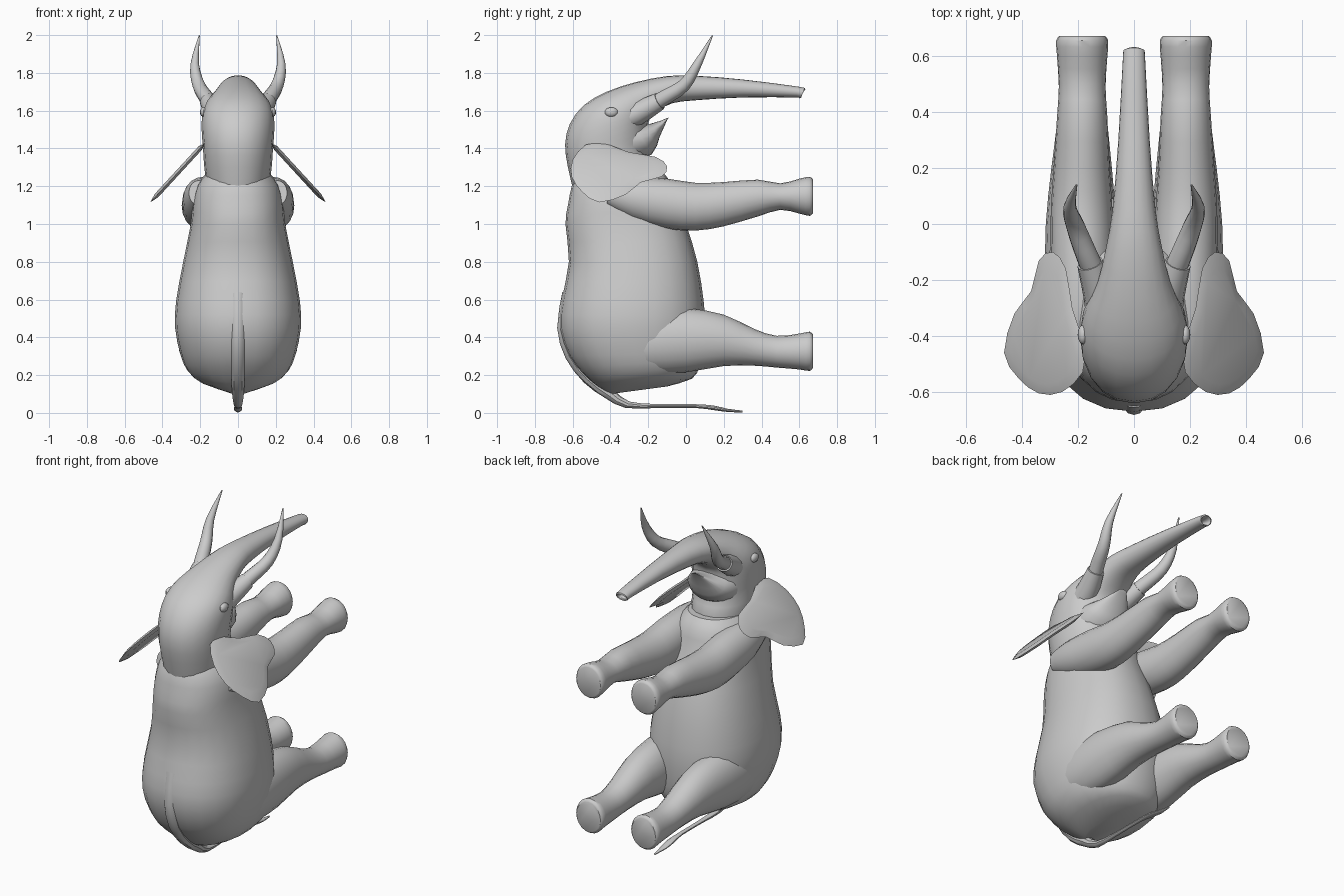
import bpy, bmesh, math
from mathutils import Vector


def finish(name, bm, mirror=False):
    bmesh.ops.recalc_face_normals(bm, faces=bm.faces)
    me = bpy.data.meshes.new(name)
    bm.to_mesh(me)
    bm.free()
    ob = bpy.data.objects.new(name, me)
    bpy.context.collection.objects.link(ob)
    if mirror:
        ob.modifiers.new("Mirror", 'MIRROR').use_mirror_merge = False
    bpy.ops.object.select_all(action='DESELECT')
    ob.select_set(True)
    bpy.context.view_layer.objects.active = ob
    bpy.ops.object.shade_smooth_by_angle(angle=math.radians(35))
    return ob


def resample(rows, steps):
    # Catmull-Rom through rows of numbers
    out = []
    for i in range(len(rows) - 1):
        q = [rows[max(i - 1, 0)], rows[i], rows[i + 1], rows[min(i + 2, len(rows) - 1)]]
        for s in range(steps):
            t = s / steps
            out.append([0.5 * (2 * b + (c - a) * t + (2 * a - 5 * b + 4 * c - d) * t * t
                               + (3 * b - a - 3 * c + d) * t ** 3) for a, b, c, d in zip(*q)])
    return out + [list(rows[-1])]


def loft(name, rows, x=None, n=20, power=1.0, steps=2, mirror=False):
    """Each row: y,z of one side; y,z of the opposite side; half width; (x centre)."""
    bm = bmesh.new()
    rings = []
    for r in resample(rows, steps):
        a, b, w = Vector((0, r[0], r[1])), Vector((0, r[2], r[3])), r[4]
        mid, half = (a + b) / 2, (a - b) / 2
        mid.x = r[5] if len(r) > 5 else 0
        ring = []
        for k in range(n):
            t = 2 * math.pi * k / n
            c, s = (math.copysign(abs(v) ** power, v) for v in (math.cos(t), math.sin(t)))
            ring.append(bm.verts.new(mid + half * c + Vector((w * s, 0, 0))))
        rings.append(ring)
    for p, q in zip(rings, rings[1:]):
        for k in range(n):
            bm.faces.new((p[k], p[(k + 1) % n], q[(k + 1) % n], q[k]))
    bm.faces.new(rings[0])
    bm.faces.new(rings[-1])
    return finish(name, bm, mirror)


def tube(name, path, n=12, mirror=True):
    """Each path row: x, y, z, radius."""
    pts = resample(path, 3)
    bm = bmesh.new()
    rings = []
    for i, p in enumerate(pts):
        d = Vector(pts[min(i + 1, len(pts) - 1)][:3]) - Vector(pts[max(i - 1, 0)][:3])
        d.normalize()
        u = d.cross(Vector((1, 0, 0))).normalized()
        v = d.cross(u)
        rings.append([bm.verts.new(Vector(p[:3]) + p[3] * (u * math.cos(2 * math.pi * k / n)
                                   + v * math.sin(2 * math.pi * k / n))) for k in range(n)])
    for p, q in zip(rings, rings[1:]):
        for k in range(n):
            bm.faces.new((p[k], p[(k + 1) % n], q[(k + 1) % n], q[k]))
    bm.faces.new(rings[0])
    bm.faces.new(rings[-1])
    return finish(name, bm, mirror)


# Barrel body, rump at the bottom and shoulders at the top
loft("body", [
    (-.40, .10, -.10, .14, .06), (-.47, .14, .03, .18, .19), (-.54, .20, .07, .24, .265),
    (-.62, .30, .09, .32, .305), (-.67, .45, .10, .45, .333), (-.658, .60, .095, .58, .328),
    (-.62, .80, .06, .80, .29), (-.638, 1.0, .0, 1.0, .25), (-.625, 1.1, -.05, 1.12, .24),
    (-.605, 1.2, -.08, 1.22, .215), (-.57, 1.27, -.13, 1.28, .16)], n=24, power=.88)

# Neck, skull and trunk in one sweep, with a hollow trunk tip
loft("head_and_trunk", [
    (-.59, 1.15, -.17, 1.19, .16), (-.625, 1.3, -.17, 1.29, .178), (-.64, 1.42, -.2, 1.37, .185),
    (-.615, 1.53, -.2, 1.45, .192), (-.54, 1.63, -.2, 1.52, .19), (-.42, 1.70, -.19, 1.56, .17),
    (-.27, 1.75, -.15, 1.60, .13), (-.10, 1.783, -.07, 1.64, .10), (.05, 1.785, .05, 1.655, .077),
    (.30, 1.765, .30, 1.67, .056), (.59, 1.728, .585, 1.67, .04), (.63, 1.717, .597, 1.665, .037),
    (.622, 1.71, .597, 1.673, .028), (.57, 1.71, .56, 1.685, .02)], power=.95)

# Lower jaw with pointed lip
loft("jaw", [
    (-.42, 1.56, -.32, 1.30, .16), (-.29, 1.54, -.18, 1.37, .145),
    (-.19, 1.53, -.14, 1.46, .095), (-.09, 1.565, -.10, 1.55, .025)])

# Legs stretched forward, each ending in a flared foot
loft("front_leg", [
    (-.40, 1.23, -.42, 1.10, .05, .21), (-.28, 1.25, -.28, 1.02, .105, .185),
    (-.1, 1.24, -.1, .975, .112, .185), (.05, 1.218, .05, .965, .11, .187),
    (.2, 1.222, .2, .988, .1, .187), (.38, 1.235, .38, 1.04, .09, .185),
    (.5, 1.215, .5, 1.075, .083, .185), (.6, 1.24, .6, 1.055, .09, .185),
    (.655, 1.25, .655, 1.043, .093, .185), (.672, 1.235, .672, 1.058, .08, .185)], mirror=True)
loft("hind_leg", [
    (-.34, .50, -.34, .25, .08, .21), (-.2, .55, -.2, .21, .12, .195),
    (0, .555, 0, .215, .125, .19), (.2, .52, .2, .248, .108, .187),
    (.36, .445, .36, .25, .09, .185), (.48, .408, .48, .24, .083, .185),
    (.6, .42, .6, .23, .09, .185), (.655, .43, .655, .222, .093, .185),
    (.672, .415, .672, .238, .08, .185)], mirror=True)

# Tail running down the spine and out under the rump
loft("tail", [
    (-.655, .64, -.63, .62, .03), (-.682, .45, -.62, .45, .036), (-.638, .29, -.58, .31, .036),
    (-.54, .16, -.48, .2, .036), (-.43, .08, -.38, .12, .032), (-.32, .026, -.3, .06, .022),
    (-.15, .026, -.15, .047, .014), (.05, .026, .05, .046, .013), (.15, .014, .15, .038, .022),
    (.22, .005, .22, .022, .018), (.30, .002, .30, .012, .004)], n=10)

# Tusks and their sockets
tube("tusk", [(.12, -.22, 1.60, .043), (.165, -.12, 1.665, .04), (.208, -.01, 1.735, .034),
              (.229, .06, 1.845, .023), (.205, .14, 1.998, .003)])
tube("tusk_socket", [(.10, -.34, 1.55, .07), (.12, -.25, 1.59, .062), (.157, -.14, 1.65, .047)])

# Ears: thin lens-shaped flaps slanting outward and down
outline = [(-.43, 1.43), (-.3, 1.38), (-.16, 1.355), (-.10, 1.305), (-.13, 1.25), (-.24, 1.22),
           (-.32, 1.155), (-.46, 1.115), (-.55, 1.17), (-.605, 1.25), (-.60, 1.34), (-.53, 1.42)]
outline = resample(outline + outline[:1], 2)[:-1]
bm = bmesh.new()


def ear_point(y, z, lift):
    return bm.verts.new((.165 + (1.44 - z) * .92 + lift, y, z + lift))


rim = [ear_point(y, z, 0) for y, z in outline]
for lift in (.009, -.009):
    inner = [ear_point(-.42 + (y + .42) * .8, 1.29 + (z - 1.29) * .8, lift) for y, z in outline]
    for k in range(len(rim)):
        j = (k + 1) % len(rim)
        bm.faces.new((rim[k], rim[j], inner[j], inner[k]))
    bm.faces.new(inner)
finish("ear", bm, True)

# Eyes and brow lids
for name, y, z, r, sc in (("eye", -.39, 1.585, .016, (1, 1, 1)),
                          ("eyelid", -.395, 1.592, .032, (.6, 1.1, .8))):
    bm = bmesh.new()
    bmesh.ops.create_uvsphere(bm, u_segments=12, v_segments=8, radius=r)
    bmesh.ops.scale(bm, vec=sc, verts=bm.verts)
    bmesh.ops.translate(bm, vec=(.182, y, z), verts=bm.verts)
    finish(name, bm, True)
